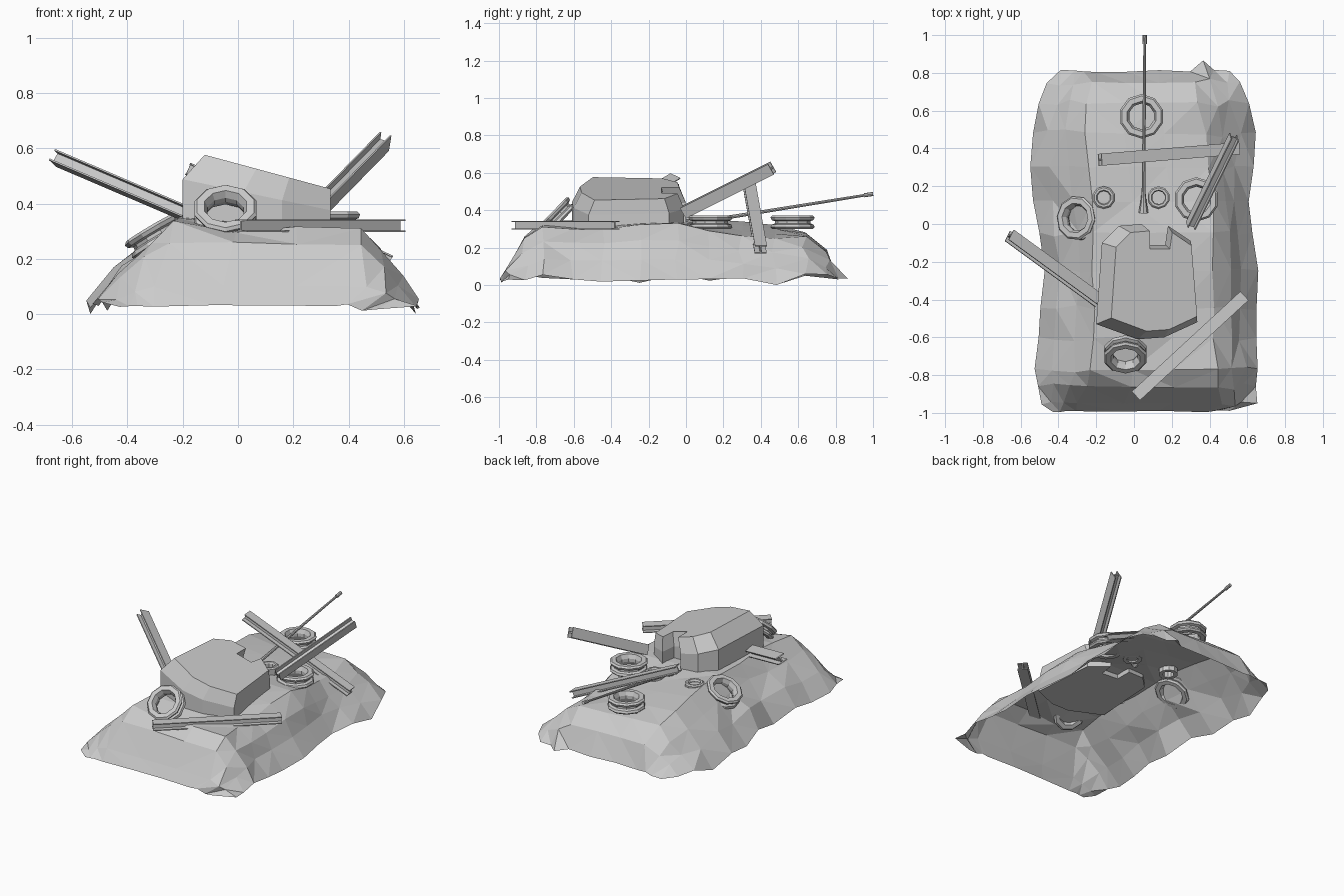
import bpy, bmesh, math, random
from mathutils import Vector, Matrix

if "Cube" in bpy.data.objects:
    bpy.data.objects.remove(bpy.data.objects["Cube"])
random.seed(7)

grey = bpy.data.materials.new("plain_grey")
grey.use_nodes = True
grey.diffuse_color = (0.6, 0.6, 0.6, 1)
grey.node_tree.nodes["Principled BSDF"].inputs["Base Color"].default_value = (0.6, 0.6, 0.6, 1)


def finish(name, bm, matrix=Matrix()):
    """Turn a bmesh into a flat shaded object."""
    bmesh.ops.recalc_face_normals(bm, faces=bm.faces)
    mesh = bpy.data.meshes.new(name)
    bm.to_mesh(mesh)
    bm.free()
    mesh.materials.append(grey)
    obj = bpy.data.objects.new(name, mesh)
    obj.matrix_world = matrix
    bpy.context.collection.objects.link(obj)
    return obj


def bridge(bm, rows, closed=False):
    """Join neighbouring rows of vertices with quads."""
    for a, b in zip(rows, rows[1:]):
        n = len(a)
        for i in range(n if closed else n - 1):
            j = (i + 1) % n
            bm.faces.new((a[i], a[j], b[j], b[i]))


def aim(start, end, roll=0.0):
    """Frame at start: local y runs to end, local z stays upward, then rolls."""
    y = (Vector(end) - Vector(start)).normalized()
    x = y.cross(Vector((0, 0, 1))).normalized()
    z = x.cross(y)
    frame = Matrix((x, y, z)).transposed().to_4x4()
    return Matrix.Translation(start) @ frame @ Matrix.Rotation(math.radians(roll), 4, 'Y')


# Rubble mound: y, right foot, right shoulder, left shoulder, left foot, shoulder heights
stations = [
    (-.99, -.43, -.30, .35, .51, .03, .03),
    (-.95, -.49, -.30, .46, .65, .10, .10),
    (-.86, -.51, -.25, .45, .65, .26, .25),
    (-.77, -.53, -.23, .44, .65, .34, .31),
    (-.60, -.50, -.21, .42, .65, .35, .30),
    (-.45, -.49, -.21, .42, .65, .35, .30),
    (-.25, -.47, -.22, .42, .66, .35, .32),
    (-.05, -.50, -.22, .42, .63, .35, .33),
    (.12, -.53, -.22, .42, .61, .35, .29),
    (.30, -.55, -.24, .39, .63, .34, .26),
    (.48, -.53, -.26, .38, .65, .32, .25),
    (.64, -.50, -.25, .34, .61, .28, .26),
    (.75, -.46, -.22, .32, .56, .19, .18),
    (.81, -.39, -.20, .30, .50, .04, .04),
]


def wobble(size):
    return random.uniform(-size, size)


bm = bmesh.new()
rows = []
for k, (y, rf, rs, ls, lf, rh, lh) in enumerate(stations):
    end = k in (0, len(stations) - 1)
    foot = [0 if k == 10 else min(h, random.uniform(.01, .06)) for h in (rh, lh)]
    row = []
    for t in (0, .33, .66, 1):
        row.append((rf + (rs - rf) * t, foot[0] + (rh - foot[0]) * t ** .88, t))
    for t in (.33, .66):
        row.append((rs + (ls - rs) * t, rh + (lh - rh) * t, 2))
    for t in (1, .66, .33, 0):
        row.append((lf + (ls - lf) * t, foot[1] + (lh - foot[1]) * t ** .88, t))
    verts = []
    for x, z, t in row:
        rough = .022 if 0 < t < 1 else .006
        lift = 0 if t == 0 else wobble(rough * .6)
        verts.append(bm.verts.new((x + wobble(rough), y + wobble(.006 if end else rough),
                                   max(0, z + lift))))
    rows.append(verts)
rows[-1][-3].co.y += .06
rows[3][4].co.z -= .035
bridge(bm, rows)
bmesh.ops.triangulate(bm, faces=bm.faces, quad_method='SHORT_EDGE')
finish("rubble_mound", bm)

# Turret: notched outline lofted in three rings, roof leaning to the left
outline = [(-.20, -.53), (.02, -.61), (.16, -.60), (.335, -.52), (.30, -.09), (.18, -.01),
           (.165, -.11), (.04, -.11), (.04, 0), (-.08, -.01), (-.17, -.10)]


def roof(x):
    return .575 - .27 * (x + .115)


bm = bmesh.new()
rings = [[], [], []]
for x, y in outline:
    tx, ty = .33 + (x - .33) * .85, -.28 + (y + .28) * .87
    rings[0].append(bm.verts.new((x, y, .325 - .06 * (x + .2))))
    rings[1].append(bm.verts.new((x, y, roof(x) - .11 + .06 * (x + .2))))
    rings[2].append(bm.verts.new((tx, ty, roof(tx))))
bridge(bm, rings, closed=True)
bm.faces.new(rings[0])
bm.faces.new(rings[2])
finish("turret", bm)


# Ring shaped parts: a closed section spun around an axis
def lathe(name, section, centre, normal=(0, 0, 1), sides=10):
    bm = bmesh.new()
    rows = []
    for i in range(sides):
        a = math.tau * (i + .5) / sides
        rows.append([bm.verts.new((r * math.cos(a), r * math.sin(a), z)) for r, z in section])
    rows.append(rows[0])
    bridge(bm, rows, closed=True)
    turn = Vector(normal).to_track_quat('Z', 'Y').to_matrix().to_4x4()
    return finish(name, bm, Matrix.Translation(centre) @ turn)


half = [(.068, .01), (.08, .036), (.108, .036), (.118, .026), (.112, .012), (.095, .006)]
wheel = half + [(r, -z) for r, z in reversed(half)]
lathe("rear_wheel", wheel, (.04, .57, .335))
lathe("left_wheel", wheel, (.33, .13, .335))
lathe("right_wheel", wheel, (-.295, .03, .285), (-.5, .05, .85))
lathe("front_wheel", wheel, (-.045, -.69, .365), (0, -.72, .7))

hatch = [(.035, -.03), (.06, -.03), (.06, .015), (.052, .022), (.04, .022), (.035, .012)]
for name, x in (("right_hatch", -.16), ("left_hatch", .13)):
    lathe(name, hatch, (x, .14, .335))


# Steel beams: an I section swept from end to end
def beam(name, start, end, roll=0, wide=.032, tall=.023, web=.004, lip=.006):
    quarter = [(wide, tall), (wide, tall - lip), (web, tall - lip)]
    right = quarter + [(x, -z) for x, z in reversed(quarter)]
    section = right + [(-x, z) for x, z in reversed(right)]
    length = (Vector(end) - Vector(start)).length
    bm = bmesh.new()
    ends = [[bm.verts.new((x, y, z)) for x, z in section] for y in (0, length)]
    bridge(bm, ends, closed=True)
    for loop in ends:
        bm.faces.new(loop)
    finish(name, bm, aim(start, end, roll))


beam("right_beam", (-.18, -.41, .36), (-.66, -.06, .565), 25)
beam("rear_beam", (-.18, .34, .525), (.55, .40, .19))
beam("left_beam", (.30, -.01, .39), (.53, .46, .625), -70)
beam("front_beam", (.01, -.91, .32), (.585, -.38, .32))

# Gun barrel: stepped tube with a collar at the root and a muzzle sleeve
bm = bmesh.new()
root, tip = Vector((.05, .06, .335)), Vector((.057, 1, .487))
length = (tip - root).length
rows = []
for t, r in ((0, .012), (0, .026), (.06, .016), (.12, .01), (.95, .007), (.95, .011), (1, .011), (1, .003)):
    rows.append([bm.verts.new((r * math.cos(a), t * length, r * math.sin(a)))
                 for a in (math.tau * i / 8 for i in range(8))])
bridge(bm, rows, closed=True)
bm.faces.new(rows[0])
bm.faces.new(rows[-1])
finish("gun_barrel", bm, aim(root, tip))
